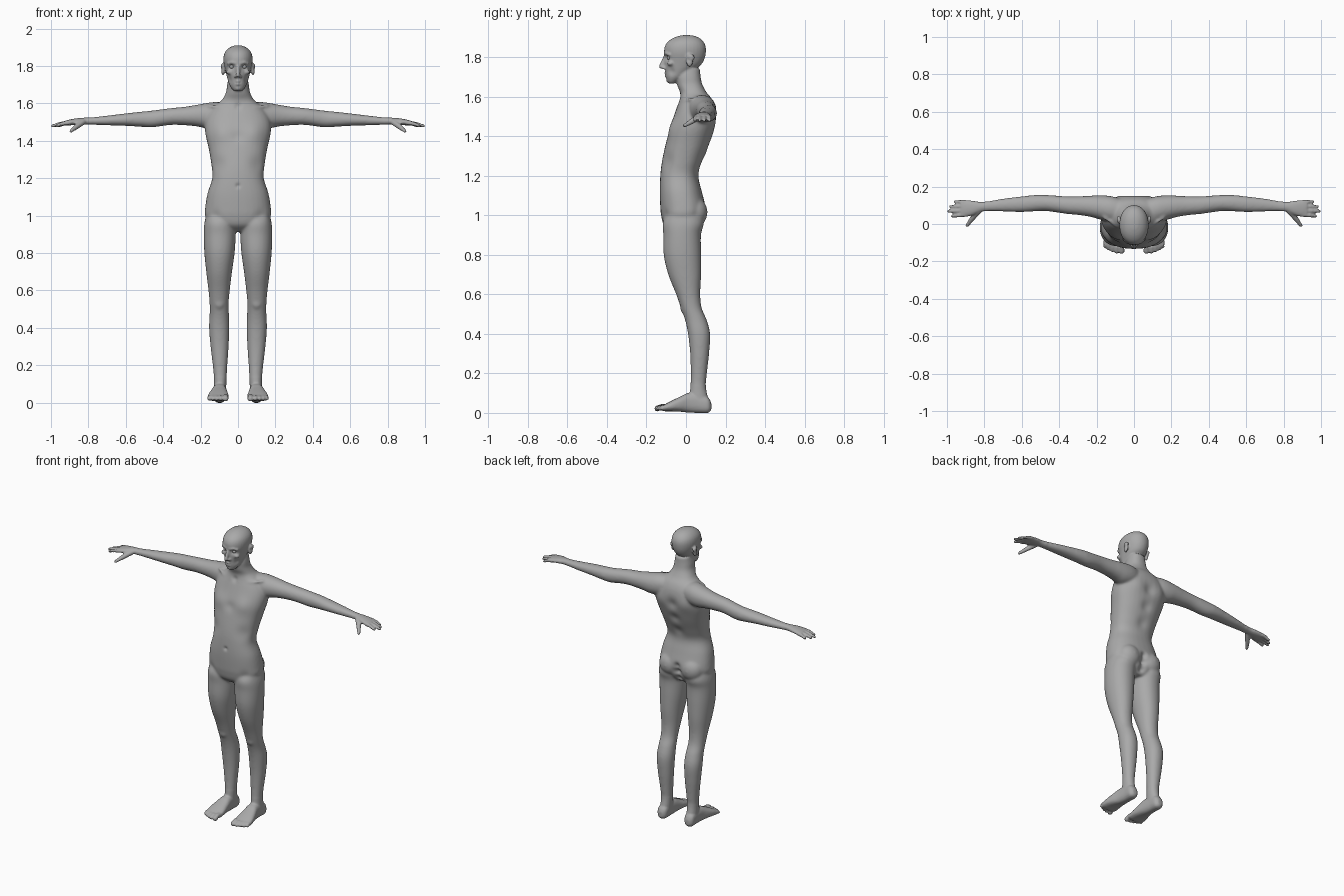
import bpy, bmesh, math
from mathutils import Vector, Matrix, kdtree

skin = bpy.data.materials.new("grey_clay")
skin.diffuse_color = (0.4, 0.4, 0.4, 1)
bm = bmesh.new()


def spline(rows, steps=5):
    """Smooth Catmull-Rom interpolation of rows of numbers."""
    out = []
    for i in range(len(rows) - 1):
        p = [rows[max(i - 1, 0)], rows[i], rows[i + 1], rows[min(i + 2, len(rows) - 1)]]
        for k in range(steps):
            t = k / steps
            out.append([0.5 * (2 * b + (c - a) * t + (2 * a - 5 * b + 4 * c - d) * t * t
                               + (3 * b - a - 3 * c + d) * t ** 3) for a, b, c, d in zip(*p)])
    return out + [list(rows[-1])]


def skin_rings(loops):
    """Bridge a list of point loops into a closed tube."""
    rings = [[bm.verts.new(p) for p in loop] for loop in loops]
    n = len(rings[0])
    for r, q in zip(rings, rings[1:]):
        for k in range(n):
            bm.faces.new((r[k], r[(k + 1) % n], q[(k + 1) % n], q[k]))
    bm.faces.new(rings[0][::-1])
    bm.faces.new(rings[-1])


def loft(rows, axes, power=2.0, sides=(1,)):
    """Rows are (position, a_min, a_max, b_min, b_max); axes give the t, a, b directions."""
    n = 32
    for sx in sides:
        loops = []
        for t, a0, a1, b0, b1 in spline(rows):
            loop = []
            for k in range(n):
                c, s = math.cos(2 * math.pi * k / n), math.sin(2 * math.pi * k / n)
                c = math.copysign(abs(c) ** (2 / power), c)
                s = math.copysign(abs(s) ** (2 / power), s)
                v = Vector()
                v[axes[0]] = t
                v[axes[1]] = (a0 + a1) / 2 + (a1 - a0) / 2 * c
                v[axes[2]] = (b0 + b1) / 2 + (b1 - b0) / 2 * s
                v.x *= sx
                loop.append(v)
            loops.append(loop)
        skin_rings(loops)


def blob(c, r, target=None, sub=3):
    """Ellipsoid, mirrored when off the centre line."""
    for sx in ((1, -1) if c[0] else (1,)):
        m = Matrix.Translation((c[0] * sx, c[1], c[2])) @ Matrix.Diagonal((*r, 1))
        bmesh.ops.create_icosphere(target or bm, subdivisions=sub, radius=1, matrix=m)


def tube(points):
    """Round-ended tapered limb through (x, y, z, radius) points, mirrored when off centre."""
    n = 14
    caps = [math.radians(a) for a in (80, 60, 40, 20)]
    for sx in ((1, -1) if points[0][0] else (1,)):
        pts = [(Vector((x * sx, y, z)), r) for x, y, z, r in points]
        d = (pts[-1][0] - pts[0][0]).normalized()
        u = d.orthogonal().normalized()
        w = d.cross(u)
        (p0, r0), (p1, r1) = pts[0], pts[-1]
        line = [(p0 - d * r0 * math.sin(a), r0 * math.cos(a)) for a in caps] + pts
        line += [(p1 + d * r1 * math.sin(a), r1 * math.cos(a)) for a in reversed(caps)]
        angles = [2 * math.pi * k / n for k in range(n)]
        skin_rings([[p + (u * math.cos(a) + w * math.sin(a)) * r for a in angles] for p, r in line])


both = (1, -1)
# torso and neck
torso = [(.915, .06, -.07, .05), (.95, .15, -.112, .08), (1.0, .176, -.126, .095),
         (1.04, .176, -.13, .1), (1.12, .163, -.133, .08), (1.2, .138, -.13, .063),
         (1.27, .142, -.122, .085), (1.36, .157, -.103, .122), (1.44, .175, -.082, .145),
         (1.5, .175, -.062, .152), (1.55, .155, -.045, .147), (1.59, .12, -.032, .13),
         (1.62, .085, -.03, .105), (1.66, .064, -.045, .083), (1.7, .058, -.05, .074),
         (1.74, .05, -.04, .07)]
loft([(z, -w, w, f, b) for z, w, f, b in torso], (2, 0, 1), 2.3)
blob((.078, .045, 1.015), (.075, .064, .075))
# head
head = [(1.666, .018, -.085, -.06), (1.676, .03, -.094, -.04), (1.7, .046, -.101, 0),
        (1.73, .056, -.104, .035), (1.76, .064, -.107, .075), (1.79, .071, -.108, .093),
        (1.82, .077, -.111, .1), (1.85, .077, -.108, .1), (1.875, .069, -.094, .09),
        (1.895, .051, -.067, .07), (1.907, .028, -.035, .042), (1.911, .01, -.01, .015)]
loft([(z, -w, w, f, b) for z, w, f, b in head], (2, 0, 1), 2.1)
# legs
loft([(1.02, .03, .165, -.1, .07), (.96, .015, .18, -.118, .09), (.9, .012, .183, -.115, .076),
      (.8, .018, .18, -.113, .077), (.7, .032, .17, -.09, .077), (.6, .044, .158, -.05, .072),
      (.53, .05, .152, -.026, .08), (.47, .048, .152, -.005, .105), (.4, .046, .155, .01, .122),
      (.3, .05, .147, .021, .117), (.2, .057, .135, .024, .106), (.13, .061, .129, .022, .101),
      (.06, .064, .13, .015, .115)], (2, 0, 1), 2.1, both)
# feet and toes
loft([(.128, .085, .112, .015, .05), (.11, .067, .13, 0, .08), (.06, .064, .132, 0, .1),
      (.01, .06, .138, .002, .1), (-.03, .055, .15, .006, .082), (-.07, .05, .16, .008, .063),
      (-.105, .05, .163, .008, .045), (-.122, .055, .158, .012, .035)], (1, 0, 2), 2.5, both)
for x, tip, r in ((.066, -.144, .016), (.093, -.146, .012), (.115, -.139, .0115),
                  (.135, -.13, .011), (.153, -.12, .0105)):
    tube([(x, -.1, .03, r), (x, (tip - .1) / 2, .033, r * .85), (x, tip, .022, r)])
# arms and palms
loft([(.06, 1.5, 1.6, .02, .13), (.12, 1.475, 1.608, .01, .148), (.17, 1.468, 1.602, .02, .153),
      (.22, 1.477, 1.593, .035, .152), (.28, 1.483, 1.583, .046, .149), (.36, 1.485, 1.575, .054, .148),
      (.46, 1.472, 1.562, .068, .155), (.52, 1.475, 1.556, .068, .156), (.6, 1.48, 1.547, .064, .148),
      (.7, 1.483, 1.535, .066, .136), (.78, 1.486, 1.526, .068, .122), (.82, 1.487, 1.524, .065, .118),
      (.86, 1.485, 1.521, .048, .124), (.9, 1.483, 1.514, .038, .128), (.925, 1.483, 1.508, .038, .127)],
     (0, 2, 1), 2.1, both)
# fingers and thumbs
for y, tip_y, tip in ((.05, .043, .971), (.072, .068, .992), (.095, .093, .982), (.117, .119, .957)):
    tube([(.905, y, 1.497, .012), ((.905 + tip) / 2, (y + tip_y) / 2, 1.492, .0105),
          (tip, tip_y, 1.48, .008)])
tube([(.83, .07, 1.5, .016), (.865, .03, 1.475, .014), (.892, -.008, 1.453, .009)])
# face: nose, brows, cheekbones, lips, chin, ears
tube([(0, -.109, 1.798, .008), (0, -.125, 1.752, .012)])
blob((.012, -.112, 1.745), (.009, .011, .008))
tube([(.013, -.106, 1.815, .008), (.035, -.1, 1.818, .008), (.054, -.084, 1.812, .007)])
blob((.045, -.078, 1.768), (.018, .018, .013))
for z, y in ((1.717, -.106), (1.704, -.104)):
    tube([(.02, -.094, 1.711, .004), (.001, y, z, .006)])
blob((0, -.085, 1.682), (.018, .015, .013))
blob((.08, .018, 1.783), (.01, .018, .034))
blob((.083, .024, 1.797), (.009, .02, .018))
# collarbones and kneecaps
tube([(.02, -.03, 1.573, .009), (.09, -.012, 1.578, .008), (.16, .035, 1.588, .008)])
blob((.1, -.01, .535), (.028, .02, .035))

# fuse all parts into one skin
bmesh.ops.recalc_face_normals(bm, faces=bm.faces)
mesh = bpy.data.meshes.new("rough")
bm.to_mesh(mesh)
bm.free()
body = bpy.data.objects.new("body", mesh)
bpy.context.collection.objects.link(body)


def bake():
    """Apply all modifiers on the body."""
    new = bpy.data.meshes.new_from_object(body.evaluated_get(bpy.context.evaluated_depsgraph_get()))
    body.modifiers.clear()
    body.data = new


mod = body.modifiers.new("fuse", 'REMESH')
mod.mode = 'VOXEL'
mod.voxel_size = 0.006
bake()

# blend the joints, keeping head, hands and feet crisp
group = body.vertex_groups.new(name="joints")
group.add([v.index for v in body.data.vertices
           if abs(v.co.x) < .78 and .14 < v.co.z < 1.63], 1.0, 'REPLACE')
for name, count in (("joints", 18), ("", 1)):
    mod = body.modifiers.new("soften", 'SMOOTH')
    mod.factor, mod.iterations, mod.vertex_group = 0.5, count, name
bake()

# soft muscle and face dents: x, y, z, radius, push x, push y
dents = [(.085, -.06, 1.44, .05, 0, -.01), (0, -.08, 1.42, .03, 0, .006),
         (.1, -.09, 1.27, .045, 0, .009), (0, -.133, 1.16, .012, 0, .008),
         (0, .15, 1.46, .035, 0, -.011), (0, .12, 1.36, .035, 0, -.011),
         (0, .085, 1.26, .035, 0, -.009), (0, .1, 1.03, .02, 0, -.018),
         (0, .095, .99, .022, 0, -.025), (0, .07, .95, .022, 0, -.02),
         (.09, .14, 1.47, .05, 0, .007), (.12, -.1, 1.0, .03, 0, .006),
         (.033, -.1, 1.796, .014, 0, .015), (.046, -.075, 1.728, .02, -.005, .004),
         (0, -.11, 1.711, .006, 0, .005), (.012, -.105, 1.711, .006, 0, .005),
         (.09, .01, 1.785, .01, -.005, 0), (0, -.04, 1.585, .018, 0, .008)]
verts = body.data.vertices
tree = kdtree.KDTree(len(verts))
for v in verts:
    tree.insert(v.co, v.index)
tree.balance()
for x, y, z, r, dx, dy in dents:
    for sx in ((1, -1) if x else (1,)):
        for co, i, dist in tree.find_range((x * sx, y, z), 2.5 * r):
            w = math.exp(-(dist / r) ** 2)
            verts[i].co += Vector((dx * sx * w, dy * w, 0))

# eyeballs
eye_bm = bmesh.new()
blob((.033, -.084, 1.796), (.012, .012, .011), eye_bm)
eye_mesh = bpy.data.meshes.new("eyes")
eye_bm.to_mesh(eye_mesh)
eye_bm.free()
eyes = bpy.data.objects.new("eyes", eye_mesh)
bpy.context.collection.objects.link(eyes)

for ob in (body, eyes):
    ob.data.materials.clear()
    ob.data.materials.append(skin)
    ob.data.polygons.foreach_set("use_smooth", [True] * len(ob.data.polygons))
    ob.data.update()
